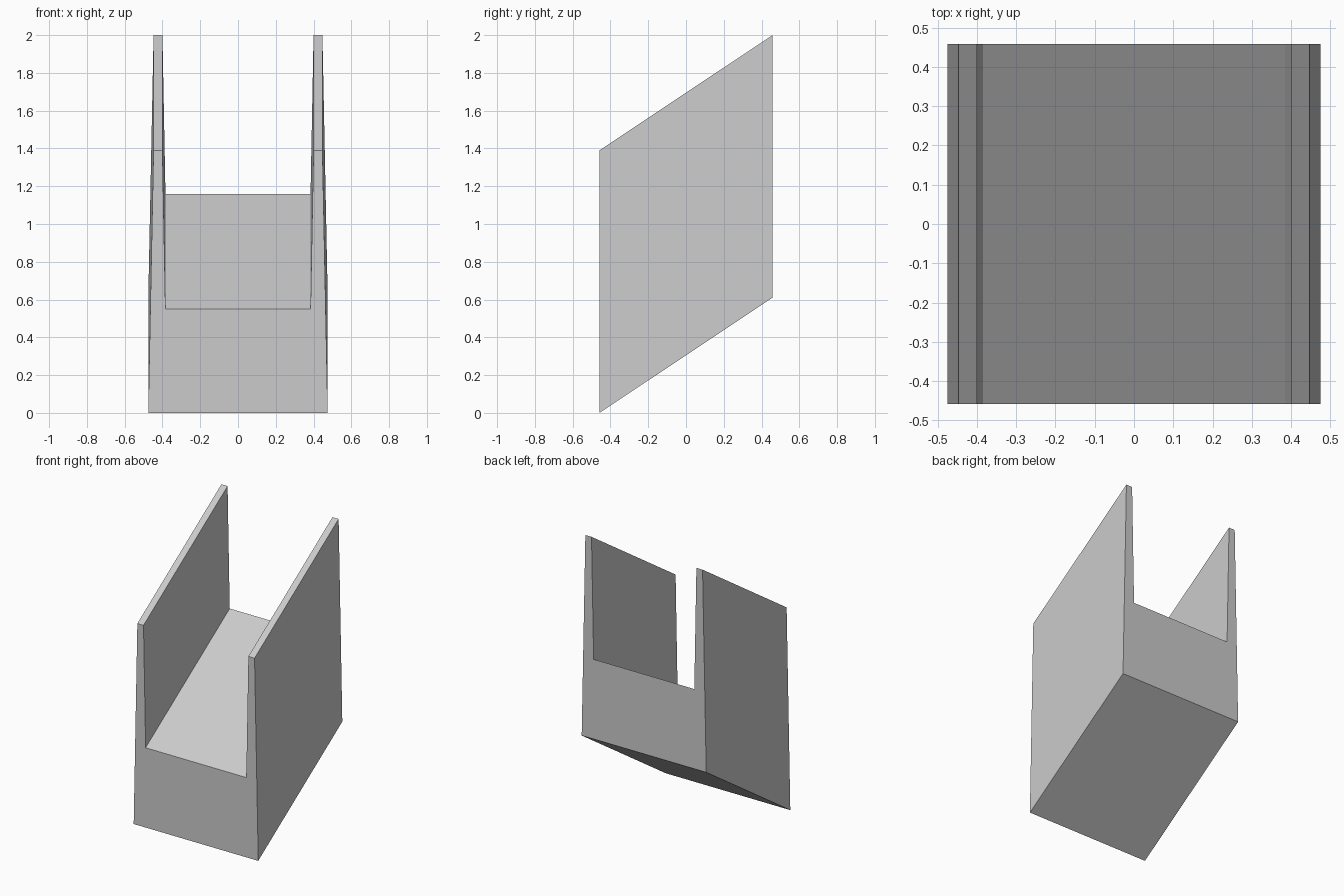
import bpy
import bmesh
from mathutils import Vector

if "Cube" in bpy.data.objects:
    bpy.data.objects.remove(bpy.data.objects["Cube"])

HALF_DEPTH = 0.458
RISE = 0.61  # height gained from front to back

# Right half of the U-shaped cross-section (x, z), mirrored to the left
half = [(0.475, 0.0), (0.447, 1.39), (0.40, 1.39), (0.384, 0.55)]
profile = half + [(-x, z) for x, z in reversed(half)]

# Sloped channel: front profile swept backwards and upwards
bm = bmesh.new()
front = bm.faces.new([bm.verts.new((x, -HALF_DEPTH, z)) for x, z in profile])
swept = bmesh.ops.extrude_face_region(bm, geom=[front], use_keep_orig=True)
back_verts = [v for v in swept["geom"] if isinstance(v, bmesh.types.BMVert)]
bmesh.ops.translate(bm, verts=back_verts, vec=Vector((0, 2 * HALF_DEPTH, RISE)))
bmesh.ops.recalc_face_normals(bm, faces=bm.faces)

mesh = bpy.data.meshes.new("sloped_channel")
bm.to_mesh(mesh)
bm.free()
channel = bpy.data.objects.new("sloped_channel", mesh)
bpy.context.collection.objects.link(channel)
